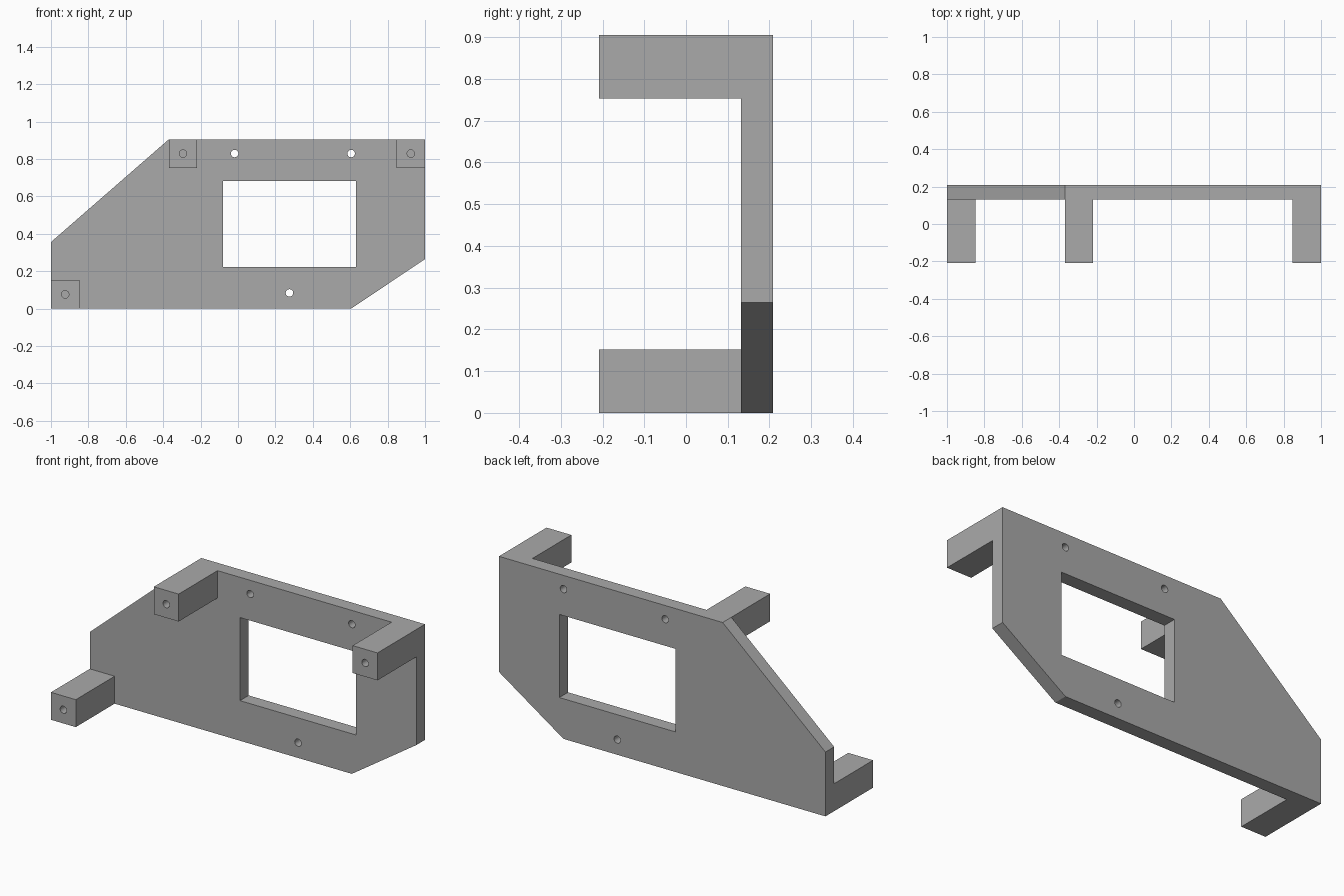
import bpy
import bmesh
from mathutils import Matrix, Vector

cube = bpy.data.objects.get("Cube")
if cube:
    bpy.data.objects.remove(cube, do_unlink=True)

FRONT, PLATE_FRONT, BACK = -0.208, 0.132, 0.208
HEIGHT, POST, HOLE_RADIUS = 0.905, 0.152, 0.02

grey = bpy.data.materials.new("plain grey")
grey.use_nodes = True
colour = (0.4, 0.4, 0.4, 1)
grey.diffuse_color = colour
grey.node_tree.nodes["Principled BSDF"].inputs["Base Color"].default_value = colour


def make_object(name, bm):
    bmesh.ops.recalc_face_normals(bm, faces=bm.faces)
    mesh = bpy.data.meshes.new(name)
    bm.to_mesh(mesh)
    bm.free()
    mesh.materials.append(grey)
    obj = bpy.data.objects.new(name, mesh)
    bpy.context.collection.objects.link(obj)
    return obj


def prism(name, outline, y0, y1):
    """Extrude an x-z outline along y."""
    bm = bmesh.new()
    face = bm.faces.new([bm.verts.new((x, y0, z)) for x, z in outline])
    result = bmesh.ops.extrude_face_region(bm, geom=[face], use_keep_orig=True)
    moved = [v for v in result["geom"] if isinstance(v, bmesh.types.BMVert)]
    bmesh.ops.translate(bm, verts=moved, vec=Vector((0, y1 - y0, 0)))
    return make_object(name, bm)


def box(name, x0, x1, y0, y1, z0, z1):
    return prism(name, [(x0, z0), (x1, z0), (x1, z1), (x0, z1)], y0, y1)


def drill(name, x, z, y0, y1):
    bm = bmesh.new()
    place = Matrix.Translation((x, (y0 + y1) / 2, z)) @ Matrix.Rotation(1.5707963, 4, "X")
    bmesh.ops.create_cone(bm, cap_ends=True, segments=24, radius1=HOLE_RADIUS,
                          radius2=HOLE_RADIUS, depth=y1 - y0, matrix=place)
    return make_object(name, bm)


def cut(target, cutter):
    """Subtract the cutter, bake the result and remove the cutter."""
    cutter.hide_render = True
    mod = target.modifiers.new("cut", "BOOLEAN")
    mod.operation = "DIFFERENCE"
    mod.solver = "EXACT"
    mod.object = cutter
    bpy.context.view_layer.update()
    graph = bpy.context.evaluated_depsgraph_get()
    baked = bpy.data.meshes.new_from_object(target.evaluated_get(graph))
    target.modifiers.clear()
    target.data = baked
    bpy.data.objects.remove(cutter, do_unlink=True)


# Back plate with two sloped corners
plate = prism("back_plate", [(-1, 0), (0.605, 0), (1, 0.265), (1, HEIGHT),
                             (-0.37, HEIGHT), (-1, 0.356)], PLATE_FRONT, BACK)

# Rectangular window and three through holes
cut(plate, box("window_cutter", -0.08, 0.63, 0, 0.4, 0.222, 0.682))
for x, z in [(-0.018, 0.829), (0.605, 0.829), (0.275, 0.084)]:
    cut(plate, drill("plate_hole_cutter", x, z, 0, 0.4))

# Square standoff posts with blind screw holes
for name, x, z in [("lower_right_post", -1, 0),
                   ("upper_right_post", -0.37, HEIGHT - POST),
                   ("upper_left_post", 1 - POST, HEIGHT - POST)]:
    post = box(name, x, x + POST, FRONT, PLATE_FRONT, z, z + POST)
    cut(post, drill("post_hole_cutter", x + POST / 2, z + POST / 2,
                    FRONT - 0.1, FRONT + 0.2))
